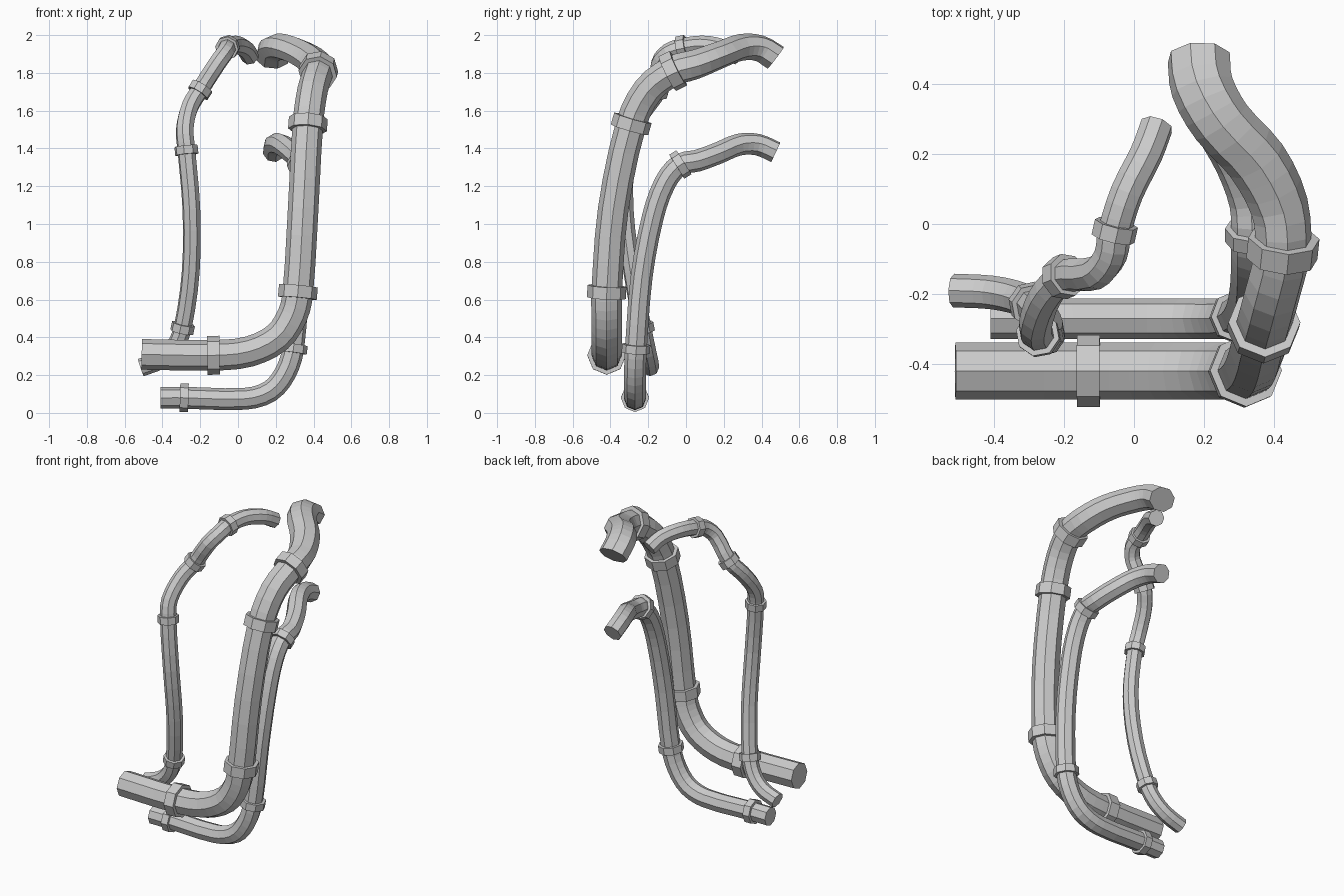
import bpy, bmesh, math
from mathutils import Vector
from mathutils.geometry import interpolate_bezier

cube = bpy.data.objects.get("Cube")
if cube:
    bpy.data.objects.remove(cube)

SIDES = 8
STEPS = 3

steel = bpy.data.materials.new("plain_grey")
steel.use_nodes = True
grey = (0.6, 0.6, 0.6, 1)
steel.diffuse_color = grey
steel.node_tree.nodes["Principled BSDF"].inputs["Base Color"].default_value = grey


def smooth_path(points):
    """Curve through all the points, a few samples per span."""
    p = [Vector(q) for q in points]
    p = [2 * p[0] - p[1]] + p + [2 * p[-1] - p[-2]]
    out = []
    for i in range(1, len(p) - 2):
        reach = (p[i + 1] - p[i]).length / 3
        t0 = (p[i + 1] - p[i - 1]).normalized() * reach
        t1 = (p[i + 2] - p[i]).normalized() * reach
        out += interpolate_bezier(p[i], p[i] + t0, p[i + 1] - t1, p[i + 1], STEPS + 1)[:-1]
    return out + [p[-2]]


def path_frames(path):
    """Tangent and normal along the path, carried without twist."""
    frames = []
    normal = Vector((0, 0, 1))
    for i in range(len(path)):
        tangent = (path[min(i + 1, len(path) - 1)] - path[max(i - 1, 0)]).normalized()
        normal = (normal - tangent * normal.dot(tangent)).normalized()
        frames.append((tangent, normal))
    return frames


def tube(name, rings):
    """Closed octagonal tube; each ring is centre, tangent, normal, radius, squash."""
    bm = bmesh.new()
    loops = []
    for centre, tangent, normal, radius, squash in rings:
        side = tangent.cross(normal)
        loop = []
        for k in range(SIDES):
            a = math.tau * k / SIDES
            off = (normal * math.cos(a) + side * math.sin(a)) * radius
            off = Vector((off.x * (1 + squash), off.y, off.z * (1 - squash)))
            loop.append(bm.verts.new(centre + off))
        loops.append(loop)
    for a, b in zip(loops, loops[1:]):
        for k in range(SIDES):
            n = (k + 1) % SIDES
            bm.faces.new((a[k], a[n], b[n], b[k]))
    bm.faces.new(loops[0])
    bm.faces.new(loops[-1])
    bmesh.ops.recalc_face_normals(bm, faces=bm.faces)
    mesh = bpy.data.meshes.new(name)
    bm.to_mesh(mesh)
    bm.free()
    mesh.materials.append(steel)
    bpy.context.collection.objects.link(bpy.data.objects.new(name, mesh))


def pipe(name, points, radius, collars, collar_radius, collar_length, squash=0):
    path = smooth_path(points)
    frames = path_frames(path)
    tube(name, [(c, t, n, radius, squash * min(max(c.y / 0.2, 0), 1))
                for c, (t, n) in zip(path, frames)])
    for number, index in enumerate(collars, 1):
        c = path[index * STEPS]
        t, n = frames[index * STEPS]
        half = t * collar_length / 2
        tube(f"{name}_collar_{number}",
             [(c - half, t, n, collar_radius, 0), (c + half, t, n, collar_radius, 0)])


# Thick pipe
pipe("large_pipe", [
    (-0.51, -0.42, 0.31), (-0.13, -0.42, 0.305), (0.06, -0.42, 0.325),
    (0.21, -0.42, 0.4), (0.29, -0.42, 0.52), (0.317, -0.42, 0.64),
    (0.345, -0.385, 1.08), (0.37, -0.29, 1.53), (0.395, -0.2, 1.71),
    (0.425, -0.07, 1.81), (0.415, 0.05, 1.845), (0.35, 0.18, 1.895),
    (0.25, 0.29, 1.935), (0.195, 0.39, 1.93), (0.185, 0.475, 1.88)],
    0.081, (1, 5, 7, 9), 0.103, 0.065, 0.13)

# Medium pipe
pipe("medium_pipe", [
    (-0.41, -0.27, 0.08), (-0.285, -0.27, 0.08), (0.04, -0.27, 0.075),
    (0.17, -0.27, 0.115), (0.25, -0.27, 0.21), (0.292, -0.265, 0.34),
    (0.32, -0.235, 0.72), (0.332, -0.175, 1.04), (0.335, -0.11, 1.22),
    (0.335, -0.03, 1.315), (0.33, 0.06, 1.335), (0.29, 0.17, 1.375),
    (0.23, 0.28, 1.42), (0.195, 0.38, 1.42), (0.19, 0.475, 1.38)],
    0.058, (1, 5, 9), 0.075, 0.045)

# Thin pipe
pipe("small_pipe", [
    (-0.515, -0.19, 0.24), (-0.41, -0.195, 0.28), (-0.335, -0.21, 0.35),
    (-0.293, -0.23, 0.45), (-0.25, -0.285, 0.75), (-0.247, -0.325, 1.08),
    (-0.273, -0.317, 1.39), (-0.282, -0.29, 1.5), (-0.255, -0.21, 1.62),
    (-0.2, -0.15, 1.71), (-0.11, -0.14, 1.85), (-0.067, -0.09, 1.91),
    (-0.055, -0.02, 1.935), (-0.02, 0.09, 1.95), (0.035, 0.2, 1.93),
    (0.065, 0.28, 1.885)],
    0.048, (3, 6, 9, 12), 0.063, 0.045)
